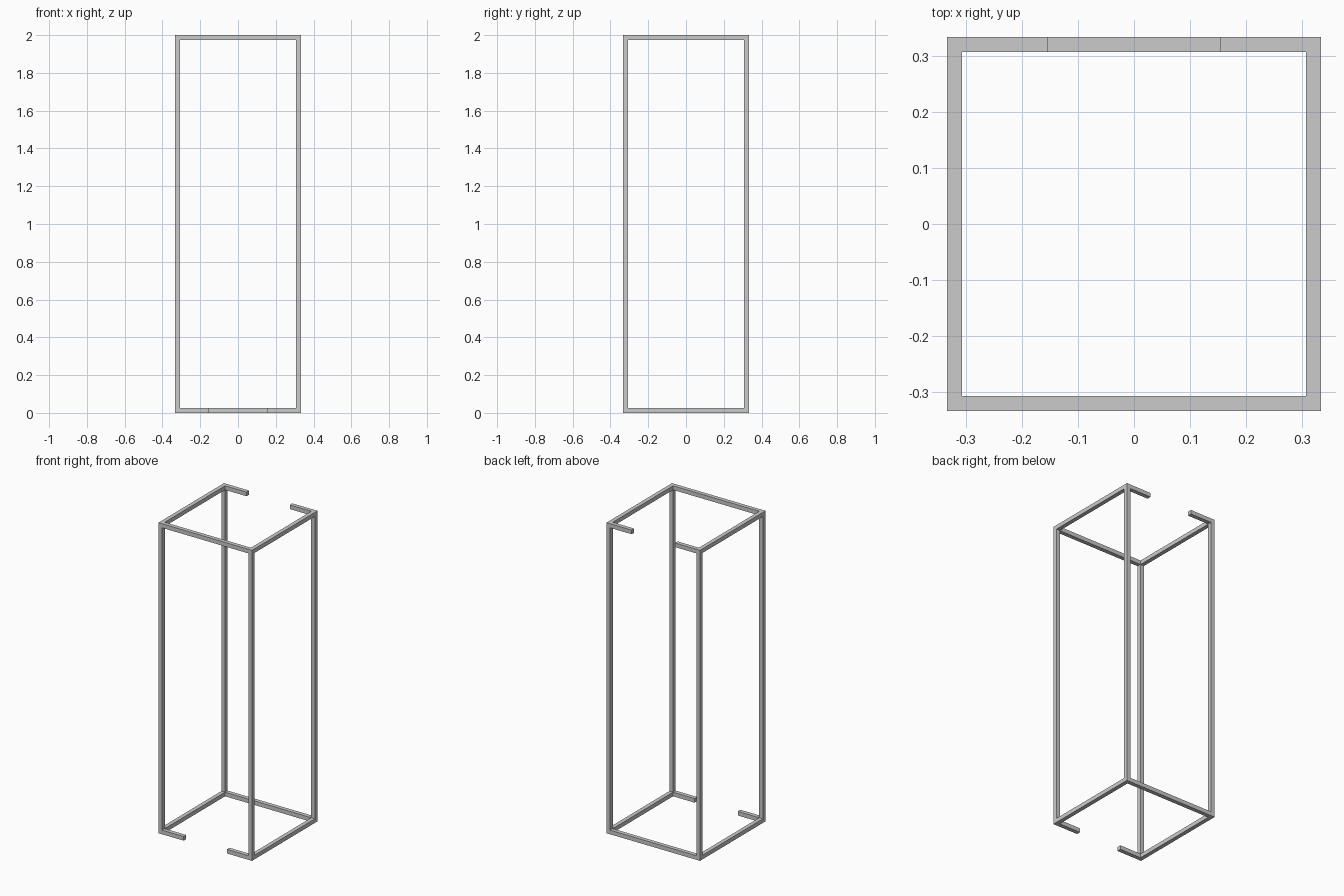
import bpy
import bmesh
from mathutils import Matrix, Vector

if "Cube" in bpy.data.objects:
    bpy.data.objects.remove(bpy.data.objects["Cube"])

W = 0.3335         # half of outer width and depth
T = 0.0265         # bar thickness
H = 2.0            # overall height
GAP = 0.154        # half width of the openings
IN = W - T         # inner face of the posts
MID = W - T / 2    # centre line of the bars


def bar(name, lo, hi):
    """Square bar spanning two opposite corners."""
    lo, hi = Vector(lo), Vector(hi)
    bm = bmesh.new()
    bmesh.ops.create_cube(bm, size=1.0)
    bmesh.ops.transform(bm, matrix=Matrix.Diagonal((*(hi - lo), 1.0)), verts=bm.verts)
    mesh = bpy.data.meshes.new(name)
    bm.to_mesh(mesh)
    bm.free()
    ob = bpy.data.objects.new(name, mesh)
    ob.location = (lo + hi) / 2
    bpy.context.collection.objects.link(ob)
    return ob


sides = (("left", -1), ("right", 1))
depths = (("front", -1), ("back", 1))
levels = (("bottom", 0.0), ("top", H - T))

# Corner posts
for sn, sx in sides:
    for dn, sy in depths:
        x, y = sx * MID, sy * MID
        bar(f"{dn}_{sn}_post", (x - T / 2, y - T / 2, 0), (x + T / 2, y + T / 2, H))

for ln, z in levels:
    # Side rails
    for sn, sx in sides:
        x = sx * MID
        bar(f"{ln}_{sn}_rail", (x - T / 2, -IN, z), (x + T / 2, IN, z + T))

    # Cross rails: the bottom front and top back ones are open in the middle
    for dn, sy in depths:
        y = sy * MID
        y0, y1 = y - T / 2, y + T / 2
        if (ln, dn) in (("bottom", "front"), ("top", "back")):
            bar(f"{ln}_{dn}_left_stub", (-IN, y0, z), (-GAP, y1, z + T))
            bar(f"{ln}_{dn}_right_stub", (GAP, y0, z), (IN, y1, z + T))
        else:
            bar(f"{ln}_{dn}_rail", (-IN, y0, z), (IN, y1, z + T))
